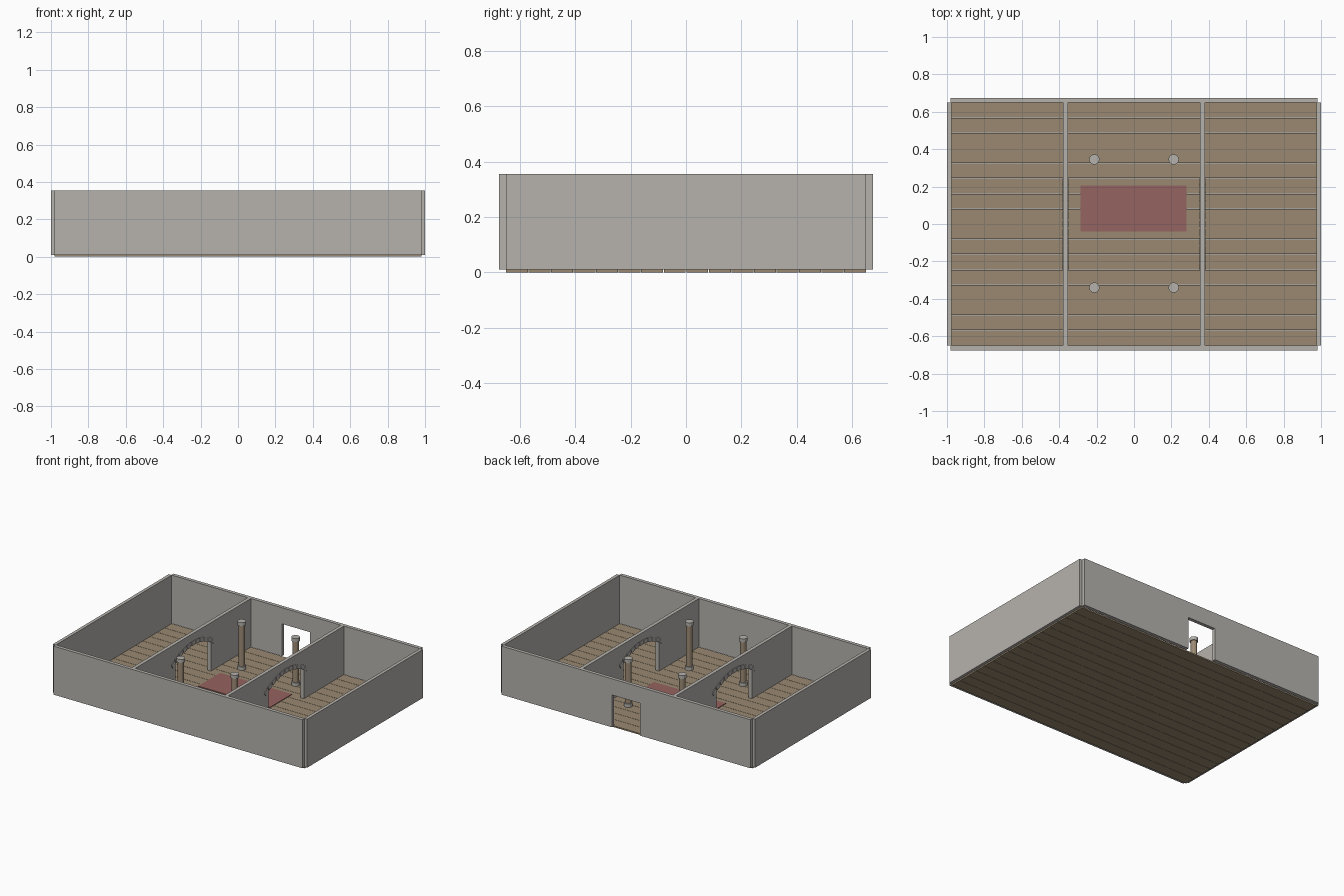
import bpy, bmesh, math
from mathutils import Matrix, Vector

if "Cube" in bpy.data.objects:
    bpy.data.objects.remove(bpy.data.objects["Cube"])


def material(name, rgb):
    m = bpy.data.materials.new(name)
    m.diffuse_color = (*rgb, 1)
    m.use_nodes = True
    m.node_tree.nodes["Principled BSDF"].inputs["Base Color"].default_value = m.diffuse_color
    return m


STONE = material("grey stone", (0.47, 0.45, 0.42))
WOOD = material("floor wood", (0.32, 0.25, 0.165))
TAN = material("tan column", (0.34, 0.265, 0.18))
RED = material("rug red", (0.30, 0.125, 0.115))

FLOOR, TOP = 0.01, 0.355


def finish(bm, name, mat):
    bmesh.ops.recalc_face_normals(bm, faces=bm.faces)
    me = bpy.data.meshes.new(name)
    bm.to_mesh(me)
    bm.free()
    me.materials.append(mat)
    ob = bpy.data.objects.new(name, me)
    bpy.context.collection.objects.link(ob)
    return ob


def add_box(bm, lo, hi, matrix=Matrix()):
    lo, hi = Vector(lo), Vector(hi)
    size = Matrix.Diagonal((*(hi - lo), 1))
    bmesh.ops.create_cube(bm, size=1, matrix=matrix @ Matrix.Translation((lo + hi) / 2) @ size)


def box(name, lo, hi, mat):
    bm = bmesh.new()
    add_box(bm, lo, hi)
    return finish(bm, name, mat)


def wall_from_outline(name, points, axis, start, thick, mat):
    """Extrude an upright outline (u, z) along the x or y axis."""
    bm = bmesh.new()
    if axis == 'x':
        verts = [bm.verts.new((start, u, z)) for u, z in points]
        push = (thick, 0, 0)
    else:
        verts = [bm.verts.new((u, start, z)) for u, z in points]
        push = (0, thick, 0)
    face = bm.faces.new(verts)
    ext = bmesh.ops.extrude_face_region(bm, geom=[face], use_keep_orig=True)
    moved = [g for g in ext["geom"] if isinstance(g, bmesh.types.BMVert)]
    bmesh.ops.translate(bm, verts=moved, vec=push)
    bmesh.ops.triangulate(bm, faces=[f for f in bm.faces if len(f.verts) > 4])
    return finish(bm, name, mat)


# Plank floor
PLANKS, DEPTH = 16, 1.30
pitch = DEPTH / PLANKS
bm = bmesh.new()
for i in range(PLANKS):
    y = -DEPTH / 2 + i * pitch
    add_box(bm, (-0.98, y + 0.001, 0), (0.98, y + pitch - 0.001, FLOOR))
finish(bm, "floor_planks", WOOD)

# Outer walls, the back one with a doorway
box("front_wall", (-0.98, -0.675, FLOOR), (0.98, -0.65, TOP), STONE)
for side, s in (("left", -1), ("right", 1)):
    a, b = sorted((s * 0.977, s * 1.0))
    box(side + "_wall", (a, -0.65, FLOOR), (b, 0.65, TOP), STONE)
door = [(-0.98, FLOOR), (-0.98, TOP), (0.98, TOP), (0.98, FLOOR),
        (0.11, FLOOR), (0.11, 0.24), (-0.11, 0.24), (-0.11, FLOOR)]
wall_from_outline("back_wall", door, 'y', 0.65, 0.025, STONE)

# Inner walls with low arched openings and a ring of arch stones
HALF, SPRING, RISE = 0.20, 0.225, 0.055
radius = (HALF ** 2 + RISE ** 2) / (2 * RISE)
centre_z = SPRING + RISE - radius
sweep = math.asin(HALF / radius)
STONES = 9
arc = []
for i in range(STONES + 1):
    a = sweep * (1 - 2 * i / STONES)
    arc.append((radius * math.sin(a), centre_z + radius * math.cos(a)))
outline = ([(-0.65, FLOOR), (-0.65, TOP), (0.65, TOP), (0.65, FLOOR), (HALF, FLOOR)]
           + arc + [(-HALF, FLOOR)])
for side, x in (("left", -0.366), ("right", 0.366)):
    wall_from_outline(side + "_inner_wall", outline, 'x', x - 0.0125, 0.025, STONE)
    bm = bmesh.new()
    for i in range(STONES + 2):
        a = sweep * (2 * (i - 0.5) / STONES - 1)
        turn = Matrix.Translation((x, 0, centre_z)) @ Matrix.Rotation(-a, 4, 'X')
        add_box(bm, (-0.0165, -0.019, radius - 0.008),
                (0.0165, 0.019, radius + 0.022), turn)
    finish(bm, side + "_arch_stones", STONE)


# Columns with a stone base and capital
def cylinder(name, x, y, z0, z1, r, mat):
    bm = bmesh.new()
    bmesh.ops.create_cone(bm, cap_ends=True, segments=12, radius1=r, radius2=r, depth=z1 - z0,
                          matrix=Matrix.Translation((x, y, (z0 + z1) / 2)))
    ob = finish(bm, name, mat)
    return ob


for fb, y in (("front", -0.34), ("back", 0.345)):
    for lr, x in (("left", -0.212), ("right", 0.212)):
        tag = fb + "_" + lr
        cylinder(tag + "_column_base", x, y, FLOOR, 0.035, 0.028, STONE)
        cylinder(tag + "_column_shaft", x, y, 0.035, 0.325, 0.021, TAN)
        cylinder(tag + "_column_capital", x, y, 0.325, 0.35, 0.028, STONE)

# Rug in the middle room
box("rug", (-0.285, -0.04, FLOOR), (0.28, 0.207, FLOOR + 0.004), RED)
